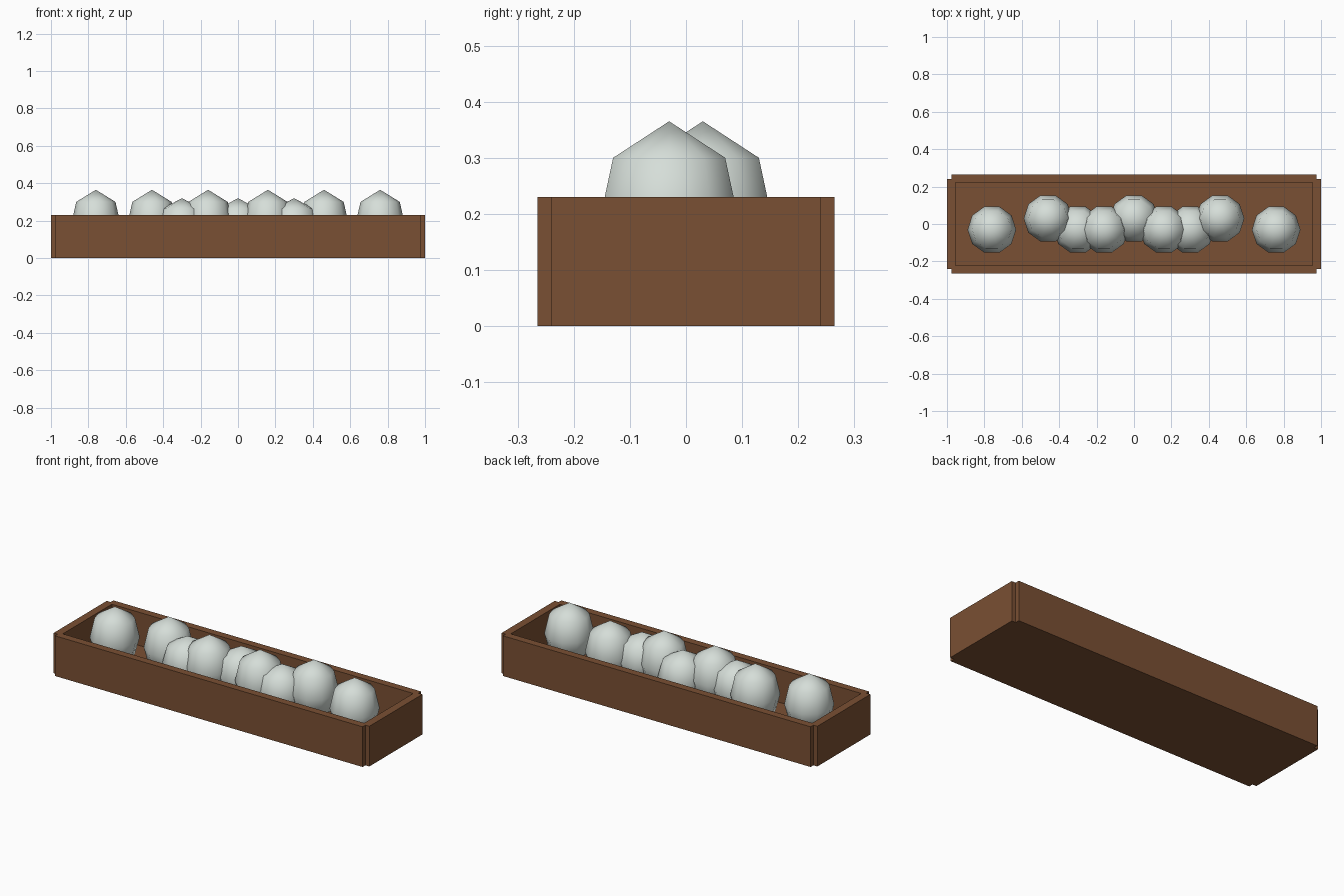
import bpy, bmesh, math

if "Cube" in bpy.data.objects:
    bpy.data.objects.remove(bpy.data.objects["Cube"])

def material(name, rgb):
    m = bpy.data.materials.new(name)
    m.diffuse_color = (*rgb, 1)
    m.use_nodes = True
    m.node_tree.nodes["Principled BSDF"].inputs["Base Color"].default_value = m.diffuse_color
    return m

WOOD = material("brown wood", (0.195, 0.080, 0.033))
SHELL = material("pale grey", (0.67, 0.73, 0.69))

def finish(bm, name, mat, smooth=False):
    bmesh.ops.recalc_face_normals(bm, faces=bm.faces)
    me = bpy.data.meshes.new(name)
    bm.to_mesh(me)
    bm.free()
    me.materials.append(mat)
    for p in me.polygons:
        p.use_smooth = smooth
    ob = bpy.data.objects.new(name, me)
    bpy.context.collection.objects.link(ob)
    return ob

def box(name, x0, x1, y0, y1, z0, z1):
    bm = bmesh.new()
    bmesh.ops.create_cube(bm, size=1)
    for v in bm.verts:
        v.co = (x1 if v.co.x > 0 else x0, y1 if v.co.y > 0 else y0, z1 if v.co.z > 0 else z0)
    return finish(bm, name, WOOD)

# Tray: floor, long side boards, end boards (corners left notched)
FLOOR = 0.04
TOP = 0.23
box("tray_floor", -0.975, 0.975, -0.24, 0.24, 0, FLOOR)
for s, n in ((-1, "front"), (1, "back")):
    box(n + "_board", -0.975, 0.975, *sorted((s * 0.222, s * 0.265)), 0, TOP)
for s, n in ((-1, "left"), (1, "right")):
    box(n + "_end_board", *sorted((s * 0.955, s * 1.0)), -0.24, 0.24, 0, TOP)

# Egg: ten-sided lathe, profile as (radius, height fraction)
PROFILE = [(0.105, 0.80), (0.130, 0.46), (0.105, 0.17)]
SIDES = 10

def egg(name, x, y, top):
    h = top - FLOOR
    bm = bmesh.new()
    rings = []
    for r, t in PROFILE:
        rings.append([bm.verts.new((r * math.cos(math.tau * i / SIDES),
                                    r * math.sin(math.tau * i / SIDES), t * h))
                      for i in range(SIDES)])
    tip, base = bm.verts.new((0, 0, h)), bm.verts.new((0, 0, 0))
    for i in range(SIDES):
        j = (i + 1) % SIDES
        bm.faces.new((tip, rings[0][i], rings[0][j]))
        bm.faces.new((base, rings[-1][j], rings[-1][i]))
        for a, b in zip(rings, rings[1:]):
            bm.faces.new((a[i], b[i], b[j], a[j]))
    finish(bm, name, SHELL, True).location = (x, y, FLOOR)

# Six tall eggs and three shorter ones, every middle one set back
for i, x in enumerate((-0.76, -0.46, -0.16, 0.16, 0.46, 0.76)):
    egg(f"tall_egg_{i + 1}", x, 0.03 if i % 3 == 1 else -0.03, 0.365)
for i, x in enumerate((-0.30, 0.0, 0.30)):
    egg(f"short_egg_{i + 1}", x, 0.03 if i == 1 else -0.03, 0.32)
